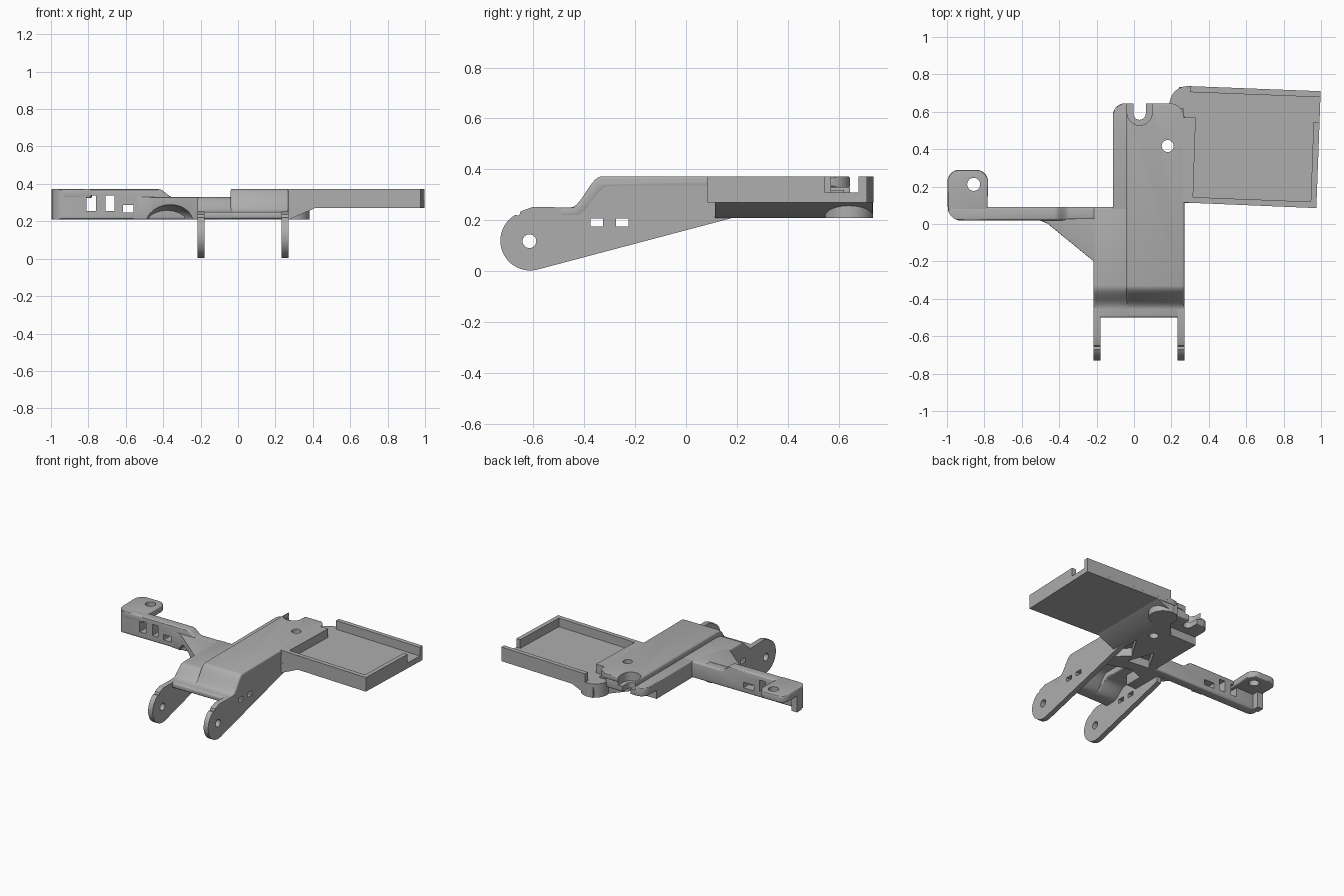
import bpy, bmesh, math
from mathutils import Vector

if "Cube" in bpy.data.objects:
    bpy.data.objects.remove(bpy.data.objects["Cube"])

grey = bpy.data.materials.new("plain grey")
grey.diffuse_color = (0.42, 0.42, 0.42, 1)
grey.use_nodes = True
grey.node_tree.nodes["Principled BSDF"].inputs["Base Color"].default_value = grey.diffuse_color


def apply_all(ob):
    bpy.context.view_layer.objects.active = ob
    for m in list(ob.modifiers):
        bpy.ops.object.modifier_apply(modifier=m.name)


def prism(name, pts, axis, lo, hi, bevel=0.0):
    """Extrude a 2D outline along an axis (the outline uses the other two)."""
    def place(p, h):
        return {'x': (h, p[0], p[1]), 'y': (p[0], h, p[1]), 'z': (p[0], p[1], h)}[axis]
    bm = bmesh.new()
    face = bm.faces.new([bm.verts.new(place(p, lo)) for p in pts])
    ext = bmesh.ops.extrude_face_region(bm, geom=[face])
    vs = [g for g in ext['geom'] if isinstance(g, bmesh.types.BMVert)]
    shift = Vector(place((0, 0), hi)) - Vector(place((0, 0), lo))
    bmesh.ops.translate(bm, verts=vs, vec=shift)
    bmesh.ops.recalc_face_normals(bm, faces=bm.faces)
    me = bpy.data.meshes.new(name)
    bm.to_mesh(me)
    bm.free()
    ob = bpy.data.objects.new(name, me)
    bpy.context.collection.objects.link(ob)
    me.materials.append(grey)
    if bevel:
        b = ob.modifiers.new("soft", 'BEVEL')
        b.width, b.segments, b.limit_method, b.angle_limit = bevel, 3, 'ANGLE', math.radians(50)
        apply_all(ob)
    return ob


def arc(cx, cy, r, a0, a1, n=12):
    return [(cx + r * math.cos(math.radians(a0 + (a1 - a0) * i / n)),
             cy + r * math.sin(math.radians(a0 + (a1 - a0) * i / n))) for i in range(n + 1)]


def disc(cx, cy, r, n=24):
    return arc(cx, cy, r, 0, 360, n)[:-1]


def rect(x0, x1, y0, y1):
    return [(x0, y0), (x1, y0), (x1, y1), (x0, y1)]


def ramp(x0, z0, x1, z1, n=10):
    return [(x0 + (x1 - x0) * i / n,
             z0 + (z1 - z0) * (0.5 - 0.5 * math.cos(math.pi * i / n))) for i in range(n + 1)]


def cut(ob, *cutters):
    for c in cutters:
        m = ob.modifiers.new("cut", 'BOOLEAN')
        m.operation, m.solver, m.object = 'DIFFERENCE', 'EXACT', c
    apply_all(ob)


def hole(pts, axis, lo, hi):
    ob = prism("cutter", pts, axis, lo, hi)
    ob.hide_render = True
    cutters.append(ob)
    return ob


cutters = []


# roof skins: a stepped profile with even thickness
def roof(name, x0, x1, top, y_back, bevel):
    upper = [(-0.5, 0.25)] + ramp(-0.455, 0.25, -0.33, top) + [(y_back, top)]
    under = [(y_back, top - 0.045)] + ramp(-0.30, top - 0.045, -0.43, 0.212) + [(-0.5, 0.212)]
    return prism(name, upper + under, 'x', x0, x1, bevel)


high_roof = roof("high_roof", -0.04, 0.27, 0.373, 0.645, 0.012)
low_roof = roof("low_roof", -0.217, -0.02, 0.33, 0.09, 0.01)
side_shelf = prism("side_shelf", [(-0.113, 0.03), (0.2, 0.03), (0.2, 0.645)]
                   + arc(-0.048, 0.58, 0.065, 90, 180), 'z', 0.27, 0.33, 0.006)

# slot, its recess, the pin hole and the rounded back corner
slot = hole([(0.065, 0.7)] + arc(0.03, 0.59, 0.033, 0, -180) + [(-0.003, 0.7)], 'z', 0, 1)
recess = hole([(0.097, 0.7)] + arc(0.03, 0.595, 0.067, 0, -180) + [(-0.037, 0.7)], 'z', 0.31, 1)
pin = hole(disc(0.18, 0.417, 0.032), 'z', 0, 1)
corner = hole([(0.3, 0.7), (0.19, 0.7)] + arc(0.19, 0.565, 0.08, 90, 0) + [(0.3, 0.565)], 'z', 0.31, 1)
cut(high_roof, slot, recess, pin, corner)
cut(side_shelf, slot, recess, pin)

# underside core with triangular pockets between the ribs
core = prism("underside_core", [(-0.113, 0.05), (-0.2, 0.05), (-0.2, -0.1), (0.0, -0.02), (0.265, -0.1),
                                (0.265, 0.62), (0.2, 0.62), (0.1, 0.5), (-0.113, 0.5)], 'z', 0.21, 0.32)
cut(core, hole([(-0.07, 0.07), (0.1, 0.05), (0.03, 0.24)], 'z', 0, 0.3),
    hole([(0.23, 0.02), (0.23, 0.3), (0.12, 0.12)], 'z', 0, 0.3), pin)

# side walls ending in round ears
ear = [(0.2, 0.214)] + arc(-0.612, 0.12, 0.117, -76, -240, 24) + \
      [(-0.655, 0.218), (-0.65, 0.235), (-0.60, 0.253), (-0.455, 0.25)]
ear_cuts = [hole(disc(-0.615, 0.118, 0.027), 'x', -1, 1)] + \
           [hole(rect(y, y + 0.05, 0.176, 0.207), 'x', -1, 1) for y in (-0.375, -0.275)]
for name, x0, x1, top, y_back in (("left_ear_wall", -0.217, -0.18, 0.31, 0.02),
                                  ("right_ear_wall", 0.232, 0.269, 0.35, 0.2)):
    pts = ear + ramp(-0.44, 0.25, -0.33, top, 6) + [(y_back, top), (y_back, 0.214)]
    if y_back < 0.2:
        pts = [(y_back, 0.17)] + pts[1:-1]
    else:
        pts = pts[:-1]
    cut(prism(name, pts, 'x', x0, x1), *ear_cuts)

# side arm with windows
arm = prism("side_arm", [(-0.995, 0.21)] + [(-0.995, 0.372)] + ramp(-0.425, 0.372, -0.345, 0.328)
            + [(-0.1, 0.328), (-0.1, 0.21)], 'y', 0.02, 0.092, 0.012)
cut(arm, *[hole(rect(*w), 'y', -0.3, 0.4) for w in
           ((-0.81, -0.76, 0.255, 0.338), (-0.708, -0.66, 0.255, 0.338), (-0.615, -0.53, 0.247, 0.287))],
    hole([(-1.1, -0.1), (-0.92, -0.1)] + arc(-0.92, 0.095, 0.078, 270, 180) + [(-1.1, 0.095)], 'z', 0, 1))

# tab at the arm end, with its short end wall
tab = prism("arm_tab", arc(-0.845, 0.225, 0.065, 0, 90) + arc(-0.933, 0.225, 0.065, 90, 180)
            + arc(-0.92, 0.095, 0.076, 180, 270) + [(-0.785, 0.02)], 'z', 0.325, 0.372, 0.008)
cut(tab, hole(disc(-0.857, 0.212, 0.035), 'z', 0, 1))
prism("arm_end_wall", rect(-0.997, -0.95, 0.09, 0.14), 'z', 0.21, 0.36)

# gusset between arm and body, scooped out below
gusset = prism("gusset", [(-0.56, 0.021), (-0.5, 0.018), (-0.46, 0.0), (-0.215, -0.2), (-0.1, -0.2), (-0.1, 0.03),
                          (-0.56, 0.03)], 'z', 0.21, 0.33, 0.006)
bpy.ops.mesh.primitive_uv_sphere_add(segments=40, ring_count=24, radius=1, location=(-0.38, -0.1, 0.195))
scoop = bpy.context.object
scoop.scale = (0.16, 0.16, 0.095)
scoop.data.materials.append(grey)
bpy.context.view_layer.update()
cutters.append(scoop)
cut(gusset, scoop)

# tray: floor, walls, rounded boss and sloped support
floor = [(0.27, 0.115), (0.975, 0.085), (0.998, 0.71), (0.29, 0.737)] + arc(0.287, 0.64, 0.097, 95, 180) + [(0.2, 0.55)]
prism("tray_floor", floor, 'z', 0.27, 0.31)
prism("tray_back_wall", [(0.3, 0.737), (0.998, 0.71), (0.997, 0.678), (0.3, 0.705)], 'z', 0.29, 0.373)
prism("tray_right_wall", [(0.975, 0.085), (0.992, 0.545), (0.96, 0.545), (0.944, 0.1)], 'z', 0.29, 0.373)
prism("tray_front_wall", [(0.26, 0.115), (0.975, 0.085), (0.976, 0.118), (0.26, 0.146)], 'z', 0.27, 0.373)
prism("tray_left_wall", [(0.255, 0.115), (0.315, 0.113), (0.33, 0.57), (0.255, 0.57)], 'z', 0.27, 0.373)
prism("tray_boss", disc(0.287, 0.64, 0.095, 32), 'z', 0.21, 0.29)
prism("tray_support", [(0.24, 0.21), (0.275, 0.21), (0.415, 0.272), (0.24, 0.285)], 'y', 0.113, 0.732)

# tidy up helpers and smooth the curved faces
for c in cutters:
    bpy.data.objects.remove(c)
for ob in bpy.context.scene.objects:
    bpy.ops.object.select_all(action='DESELECT')
    ob.select_set(True)
    bpy.context.view_layer.objects.active = ob
    bpy.ops.object.shade_smooth_by_angle(angle=math.radians(30))
